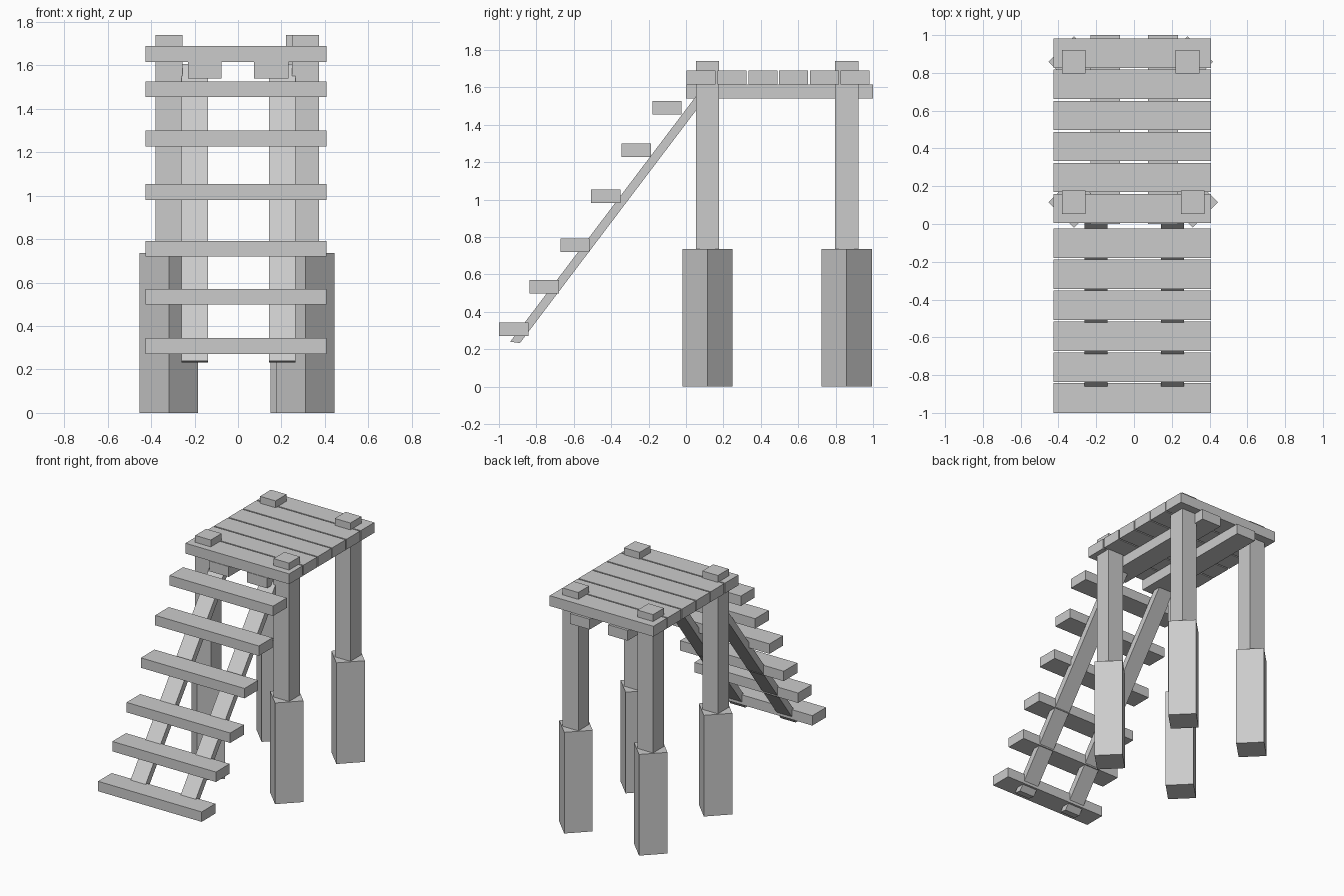
import bpy, bmesh
from math import pi
from mathutils import Matrix

if "Cube" in bpy.data.objects:
    bpy.data.objects.remove(bpy.data.objects["Cube"])


def box(name, x, y, z, turn=0.0):
    """Box from (min, max) ranges, turned about its own vertical axis."""
    size = [r[1] - r[0] for r in (x, y, z)]
    centre = [(r[0] + r[1]) / 2 for r in (x, y, z)]
    bm = bmesh.new()
    bmesh.ops.create_cube(bm, size=1, matrix=Matrix.Rotation(turn, 4, 'Z') @ Matrix.Diagonal((*size, 1)))
    mesh = bpy.data.meshes.new(name)
    bm.to_mesh(mesh)
    bm.free()
    obj = bpy.data.objects.new(name, mesh)
    obj.location = centre
    bpy.context.collection.objects.link(obj)
    return obj


def side_prism(name, profile, x0, x1):
    """Extrude a (y, z) side profile from x0 to x1."""
    bm = bmesh.new()
    face = bm.faces.new([bm.verts.new((x0, y, z)) for y, z in profile])
    out = bmesh.ops.extrude_face_region(bm, geom=[face])
    bmesh.ops.translate(bm, vec=(x1 - x0, 0, 0),
                        verts=[g for g in out['geom'] if isinstance(g, bmesh.types.BMVert)])
    bmesh.ops.recalc_face_normals(bm, faces=bm.faces)
    mesh = bpy.data.meshes.new(name)
    bm.to_mesh(mesh)
    bm.free()
    obj = bpy.data.objects.new(name, mesh)
    bpy.context.collection.objects.link(obj)


WIDTH = (-0.425, 0.408)

# Four posts: slim upper leg standing on a thicker footing turned 45 degrees
posts = {"front_left": (-0.318, 0.115), "front_right": (0.311, 0.115),
         "back_left": (-0.318, 0.859), "back_right": (0.283, 0.859)}
for label, (px, py) in posts.items():
    h = 0.0625
    box(label + "_post", (px - h, px + h), (py - h, py + h), (0.735, 1.74))
    h = 0.095
    box(label + "_footing", (px - h, px + h), (py - h, py + h), (0, 0.735), pi / 4)

# Deck planks
for i in range(6):
    y = 0.004 + 0.1645 * i
    box(f"deck_plank_{i + 1}", WIDTH, (y, y + 0.155), (1.615, 1.69))

# Beams under the deck
box("left_beam", (-0.231, -0.075), (0, 1), (1.54, 1.615))
box("right_beam", (0.074, 0.233), (0, 1), (1.54, 1.615))

# Stair stringers with slanted ends
profile = [(-0.94, 0.24), (-0.888, 0.233), (0.147, 1.6), (0.093, 1.605)]
side_prism("left_stringer", profile, -0.261, -0.139)
side_prism("right_stringer", profile, 0.142, 0.264)

# Stair treads, slightly uneven in rise
for i, z in enumerate((0.272, 0.499, 0.72, 0.981, 1.227, 1.454)):
    y = -1.0 + 0.164 * i
    box(f"stair_tread_{i + 1}", WIDTH, (y, y + 0.157), (z, z + 0.072))
